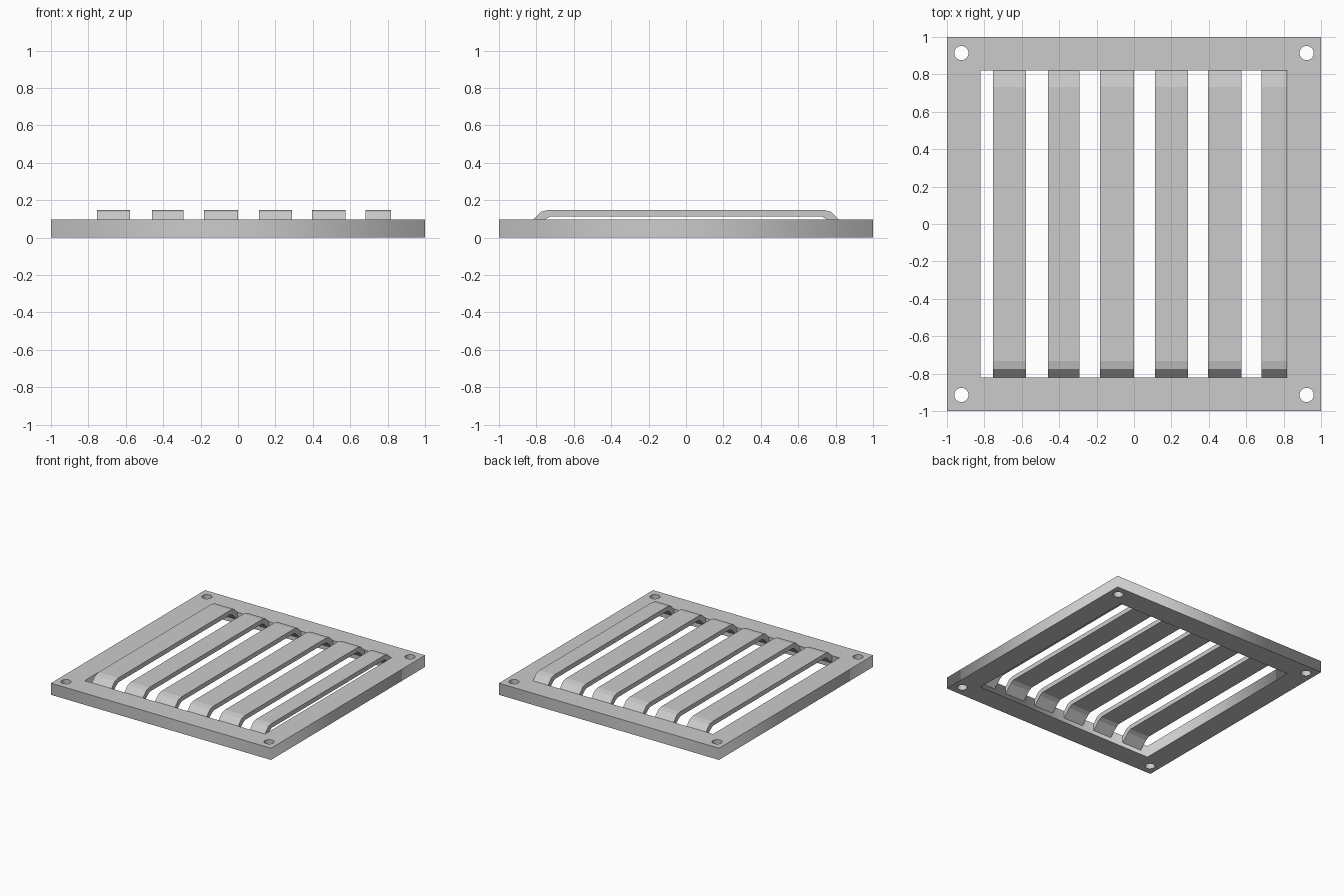
import bpy, bmesh
from math import cos, sin, tau

if "Cube" in bpy.data.objects:
    bpy.data.objects.remove(bpy.data.objects["Cube"])

FRAME_H = 0.096
OPENING = 0.82
HOLE_X, HOLE_Y, HOLE_R = 0.923, 0.914, 0.038


def add_loop(curve, points):
    spline = curve.splines.new('POLY')
    spline.points.add(len(points) - 1)
    for p, (x, y) in zip(spline.points, points):
        p.co = (x, y, 0, 1)
    spline.use_cyclic_u = True


def square(h):
    return [(-h, -h), (h, -h), (h, h), (-h, h)]


# Frame: filled outline with a square opening and four corner screw holes
curve = bpy.data.curves.new("frame", 'CURVE')
curve.dimensions = '2D'
curve.fill_mode = 'BOTH'
curve.extrude = FRAME_H / 2
add_loop(curve, square(1.0))
add_loop(curve, square(OPENING))
for sx in (-1, 1):
    for sy in (-1, 1):
        add_loop(curve, [(sx * HOLE_X + HOLE_R * cos(tau * i / 32),
                          sy * HOLE_Y + HOLE_R * sin(tau * i / 32)) for i in range(32)])
frame = bpy.data.objects.new("frame", curve)
frame.location.z = FRAME_H / 2
bpy.context.collection.objects.link(frame)

# Slat profile in y-z: bent strip, one half mirrored to the other end
outer = [(-0.82, 0.093), (-0.775, 0.139), (-0.732, 0.149)]
inner = [(-0.82, 0.035), (-0.758, 0.095), (-0.728, 0.112)]


def arch(half):
    return half + [(-y, z) for y, z in reversed(half)]


top, under = arch(outer), arch(inner)


def add_slat(name, x0, x1):
    bm = bmesh.new()
    rows = [[bm.verts.new((x, y, z)) for y, z in line]
            for x in (x0, x1) for line in (top, under)]
    t0, u0, t1, u1 = rows
    for i in range(len(top) - 1):
        for a, b in ((t0, t1), (t1, u1), (u1, u0), (u0, t0)):
            bm.faces.new((a[i], b[i], b[i + 1], a[i + 1]))
    for i in (0, -1):
        bm.faces.new((t0[i], t1[i], u1[i], u0[i]))
    bmesh.ops.recalc_face_normals(bm, faces=bm.faces)
    mesh = bpy.data.meshes.new(name)
    bm.to_mesh(mesh)
    bm.free()
    bpy.context.collection.objects.link(bpy.data.objects.new(name, mesh))


# Six raised slats; the last one is cut narrower by the opening edge
spans = [(-0.755, -0.577), (-0.46, -0.291), (-0.182, 0.0),
         (0.112, 0.288), (0.396, 0.575), (0.681, 0.818)]
for n, (x0, x1) in enumerate(spans, 1):
    add_slat(f"slat_{n}", x0, x1)
